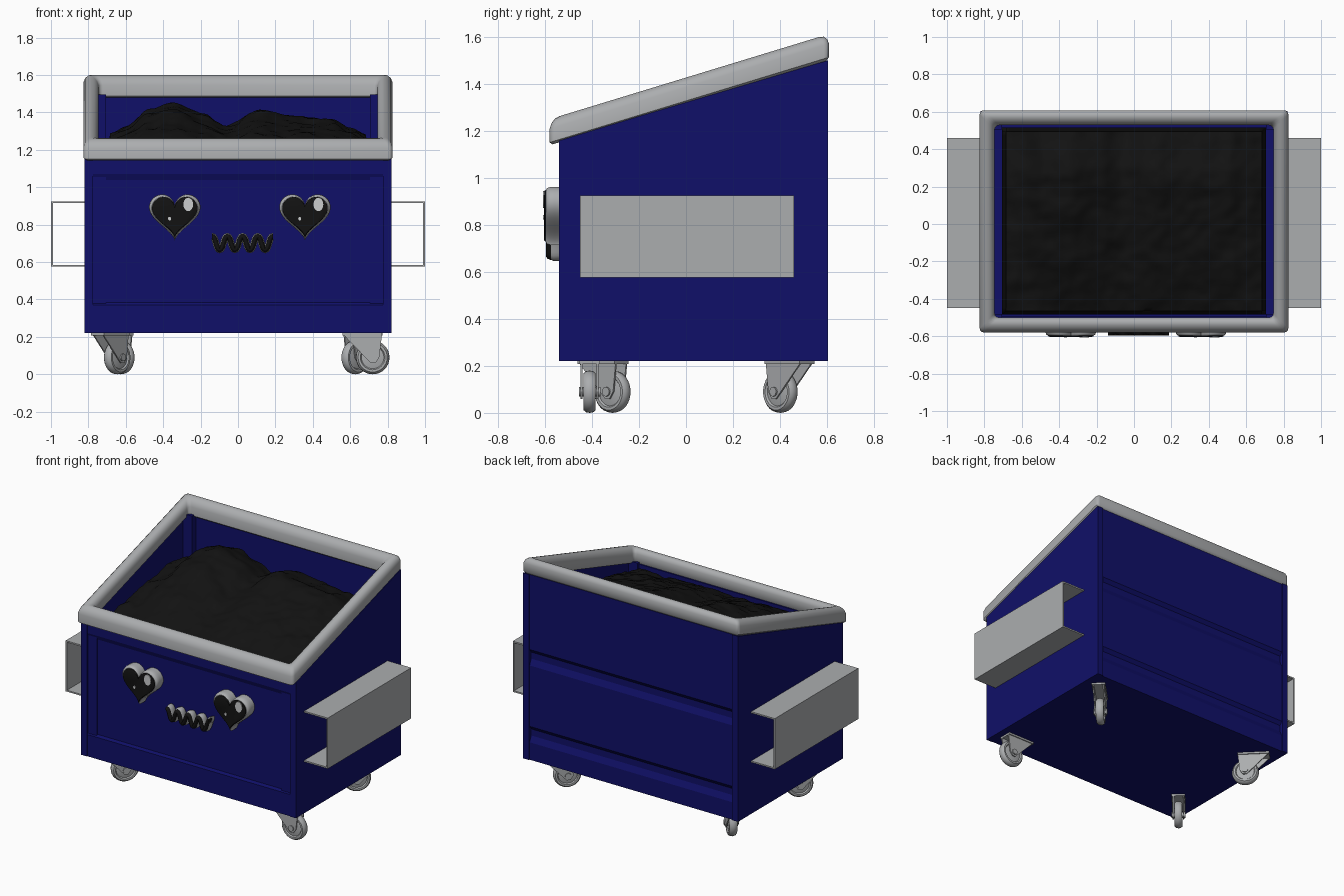
import bpy, bmesh, math
from mathutils import Matrix, Vector, noise

if "Cube" in bpy.data.objects:
    bpy.data.objects.remove(bpy.data.objects["Cube"])


def material(name, color):
    m = bpy.data.materials.new(name)
    m.use_nodes = True
    m.diffuse_color = (*color, 1)
    bsdf = m.node_tree.nodes["Principled BSDF"]
    bsdf.inputs["Base Color"].default_value = (*color, 1)
    bsdf.inputs["Roughness"].default_value = 0.6
    return m


BLUE = material("navy paint", (0.005, 0.005, 0.14))
GREY = material("grey metal", (0.41, 0.42, 0.43))
BLACK = material("soft black", (0.006, 0.006, 0.006))
SHINE = material("eye shine", (0.6, 0.61, 0.62))


def finish(bm, name, mat, smooth=None, matrix=Matrix()):
    bmesh.ops.recalc_face_normals(bm, faces=bm.faces)
    mesh = bpy.data.meshes.new(name)
    bm.to_mesh(mesh)
    bm.free()
    mesh.materials.append(mat)
    ob = bpy.data.objects.new(name, mesh)
    bpy.context.collection.objects.link(ob)
    ob.matrix_world = matrix
    if smooth:
        bpy.ops.object.select_all(action="DESELECT")
        ob.select_set(True)
        bpy.context.view_layer.objects.active = ob
        bpy.ops.object.shade_smooth_by_angle(angle=math.radians(smooth))
    return ob


def skin(name, rings, mat, smooth=None, matrix=Matrix(), caps=True, loop=False):
    """Join equal closed rings of points with quads."""
    bm = bmesh.new()
    vs = [[bm.verts.new(p) for p in ring] for ring in rings]
    pairs = list(zip(vs, vs[1:])) + ([(vs[-1], vs[0])] if loop else [])
    for a, b in pairs:
        for i in range(len(a)):
            j = (i + 1) % len(a)
            bm.faces.new((a[i], a[j], b[j], b[i]))
    if caps and not loop:
        bm.faces.new(vs[0])
        bm.faces.new(vs[-1])
    return finish(bm, name, mat, smooth, matrix)


def prism_x(name, profile, x0, x1, mat):
    return skin(name, [[(x, y, z) for y, z in profile] for x in (x0, x1)], mat)


def box(name, lo, hi, mat):
    (x0, y0, z0), (x1, y1, z1) = lo, hi
    return prism_x(name, [(y0, z0), (y1, z0), (y1, z1), (y0, z1)], x0, x1, mat)


def lathe_y(name, profile, mat, matrix, sides=32):
    angles = [2 * math.pi * i / sides for i in range(sides)]
    rings = [[(r * math.cos(a), y, r * math.sin(a)) for a in angles] for r, y in profile]
    return skin(name, rings, mat, 35, matrix)


def slope(y):
    """Height of the slanted top edge of the bin."""
    return 1.14 + 0.305 * (y + 0.575)


# Bin shell: side walls, grooved front and back panels, floor
FRONT, BACK, BASE = -0.54, 0.605, 0.22
for side, s in (("left", 1), ("right", -1)):
    prism_x(side + "_wall", [(FRONT, BASE), (BACK, BASE), (BACK, slope(BACK)),
                             (FRONT, slope(FRONT) + 0.01)], s * 0.775, s * 0.82, BLUE)
    for end, y in (("front", -0.505), ("back", 0.53)):
        box(f"{side}_{end}_inner_post", (s * 0.705, y - 0.025, BASE + 0.01),
            (s * 0.78, y + 0.025, slope(y) + 0.02), BLUE)
prism_x("front_panel", [(-0.536, BASE), (-0.536, 0.37), (-0.524, 0.385), (-0.524, 1.04),
                        (-0.536, 1.07), (-0.536, 1.17), (-0.495, 1.17), (-0.495, BASE)],
        -0.775, 0.775, BLUE)
back = [(0.55, BASE), (0.598, BASE)]
for z in (0.34, 0.87):
    back += [(0.598, z), (0.58, z + 0.04), (0.58, z + 0.085), (0.598, z + 0.11)]
back += [(0.598, slope(0.598)), (0.55, slope(0.55) + 0.02)]
prism_x("back_panel", back, -0.775, 0.775, BLUE)
box("bin_floor", (-0.775, -0.53, BASE), (0.775, 0.59, BASE + 0.04), BLUE)


# Slanted rounded rim, swept round the opening
def rim_ring(inset, height):
    ring, r = [], 0.022
    x, y0, y1 = 0.825 - inset, -0.58 + inset, 0.608 - inset
    corners = [(x, y1, 0), (-x, y1, 90), (-x, y0, 180), (x, y0, 270)]
    for cx, cy, start in corners:
        sx, sy = math.copysign(r, cx), r if start < 180 else -r
        for step in range(4):
            a = math.radians(start + step * 30)
            px, py = cx - sx + r * math.cos(a), cy - sy + r * math.sin(a)
            ring.append((px, py, slope(py) + height))
    return ring


section = [(0.012, 0), (0, 0.012), (0, 0.07), (0.008, 0.092), (0.022, 0.106), (0.04, 0.111),
           (0.058, 0.106), (0.072, 0.092), (0.08, 0.07), (0.08, 0.012), (0.07, 0)]
skin("rim", [rim_ring(i, h) for i, h in section], GREY, 45, loop=True)

# Fork pockets: open channels on both sides
for side, s in (("left", 1), ("right", -1)):
    channel = [(0.815, 0.575), (1, 0.575), (1, 0.925), (0.815, 0.925),
               (0.815, 0.915), (0.99, 0.915), (0.99, 0.585), (0.815, 0.585)]
    skin(side + "_fork_pocket", [[(s * x, y, z) for x, z in channel] for y in (-0.45, 0.46)], GREY)

# Lumpy heap of rubbish, with a skirt dropping into the bin
RIDGE = [(-0.71, 1.28), (-0.6, 1.32), (-0.48, 1.42), (-0.34, 1.45), (-0.2, 1.39), (-0.05, 1.33),
         (0.1, 1.41), (0.28, 1.38), (0.5, 1.36), (0.6, 1.32), (0.71, 1.27)]


def ridge_height(x):
    for (xa, za), (xb, zb) in zip(RIDGE, RIDGE[1:]):
        if x <= xb:
            t = max(0, (x - xa) / (xb - xa))
            return za + (zb - za) * t * t * (3 - 2 * t)
    return RIDGE[-1][1]


bm = bmesh.new()
bmesh.ops.create_grid(bm, x_segments=70, y_segments=50, size=1)
for v in bm.verts:
    edge = max(abs(v.co.x), abs(v.co.y)) > 0.999
    x, y = v.co.x * 0.705, 0.015 + v.co.y * 0.5
    t = min(1, max(0, (y + 0.49) / 0.75))
    z = 1.15 + (ridge_height(x) - 1.15) * t * (1.4 - 0.4 * t)
    z -= 0.07 * max(0, (y - 0.3) / 0.2)
    z += 0.02 * noise.noise(Vector((x * 7, y * 7, 1))) + 0.012 * noise.noise(Vector((x * 18, y * 18, 5)))
    v.co = (x, y, 0.95 if edge else z)
finish(bm, "rubbish_heap", BLACK, 50)


# Heart eyes with a rounded grey frame and a black front
def heart_ring(cx, scale, y):
    ring, k = [], 0.0086 * scale
    for i in range(56):
        a = 2 * math.pi * (i + 0.5) / 56
        px = 16 * math.sin(a) ** 3
        pz = 13 * math.cos(a) - 5 * math.cos(2 * a) - 2 * math.cos(3 * a) - math.cos(4 * a)
        ring.append((cx + k * px, y, 0.838 + k * (pz + 2.5)))
    return ring


def disc(name, x, z, rx, rz):
    rings = [[(x + rx * math.cos(i * math.pi / 12), y, z + rz * math.sin(i * math.pi / 12))
              for i in range(24)] for y in (-0.602, -0.608)]
    skin(name, rings, SHINE)


for side, cx in (("left", 0.358), ("right", -0.338)):
    frame = [(0.98, -0.51), (1, -0.56), (0.99, -0.578), (0.96, -0.59), (0.9, -0.596), (0.84, -0.594)]
    skin(side + "_eye_frame", [heart_ring(cx, s, y) for s, y in frame], GREY, 40)
    skin(side + "_eye", [heart_ring(cx, s, y) for s, y in ((0.9, -0.58), (0.88, -0.6), (0.82, -0.604))],
         BLACK, 40)
    disc(side + "_eye_large_shine", cx + 0.072, 0.908, 0.026, 0.036)
    disc(side + "_eye_small_shine", cx - 0.028, 0.832, 0.008, 0.01)


# Wavy mouth: a black line on a wider grey one
def squiggle(name, radius, depth, y, mat):
    curve = bpy.data.curves.new(name, "CURVE")
    curve.dimensions = "3D"
    curve.bevel_depth = radius
    curve.bevel_resolution = 3
    curve.resolution_u = 8
    curve.use_fill_caps = True
    spline = curve.splines.new("BEZIER")
    spline.bezier_points.add(8)
    for i, p in enumerate(spline.bezier_points):
        p.co = (-0.138 + 0.0405 * i, 0, 0.738 if i % 2 == 0 else 0.665)
        p.handle_left_type = p.handle_right_type = "FREE"
        p.handle_left = p.co - Vector((0.02, 0, 0))
        p.handle_right = p.co + Vector((0.02, 0, 0))
    curve.materials.append(mat)
    ob = bpy.data.objects.new(name, curve)
    bpy.context.collection.objects.link(ob)
    ob.location.y = y
    ob.scale.y = depth / radius
    bpy.ops.object.select_all(action="DESELECT")
    ob.select_set(True)
    bpy.context.view_layer.objects.active = ob
    bpy.ops.object.convert(target="MESH")


squiggle("mouth_outline", 0.019, 0.036, -0.553, GREY)
squiggle("mouth", 0.0145, 0.025, -0.57, BLACK)


# Swivel casters, each trailing in its own direction
def caster(name, x, y, heading):
    pivot = Matrix.Translation((x, y, 0)) @ Matrix.Rotation(math.radians(heading), 4, "Z")
    hub = pivot @ Matrix.Translation((0.09, 0, 0.09))
    half = [(0.03, 0.024), (0.06, 0.018), (0.066, 0.026), (0.078, 0.026), (0.087, 0.016), (0.09, 0)]
    wheel = half + [(r, -w) for r, w in half[-2::-1]]
    lathe_y(name + "_wheel", wheel, GREY, hub)
    lathe_y(name + "_axle", [(0.02, -0.046), (0.02, 0.046)], GREY, hub, 12)
    cheek = [(-0.07, 0.215), (0.14, 0.215), (0.125, 0.09), (0.105, 0.06), (0.08, 0.06), (0.06, 0.08)]
    for part, w in (("left", 0.03), ("right", -0.038)):
        skin(f"{name}_{part}_cheek", [[(px, py, pz) for px, pz in cheek] for py in (w, w + 0.008)],
             GREY, matrix=pivot)
    plate = [(-0.07, -0.045), (0.14, -0.045), (0.14, 0.045), (-0.07, 0.045)]
    skin(name + "_plate", [[(px, py, z) for px, py in plate] for z in (0.207, 0.222)], GREY, matrix=pivot)


caster("front_left_caster", 0.63, -0.41, 0)
caster("front_right_caster", -0.705, -0.38, 49)
caster("back_left_caster", 0.69, 0.465, 225)
caster("back_right_caster", -0.69, 0.465, -45)
